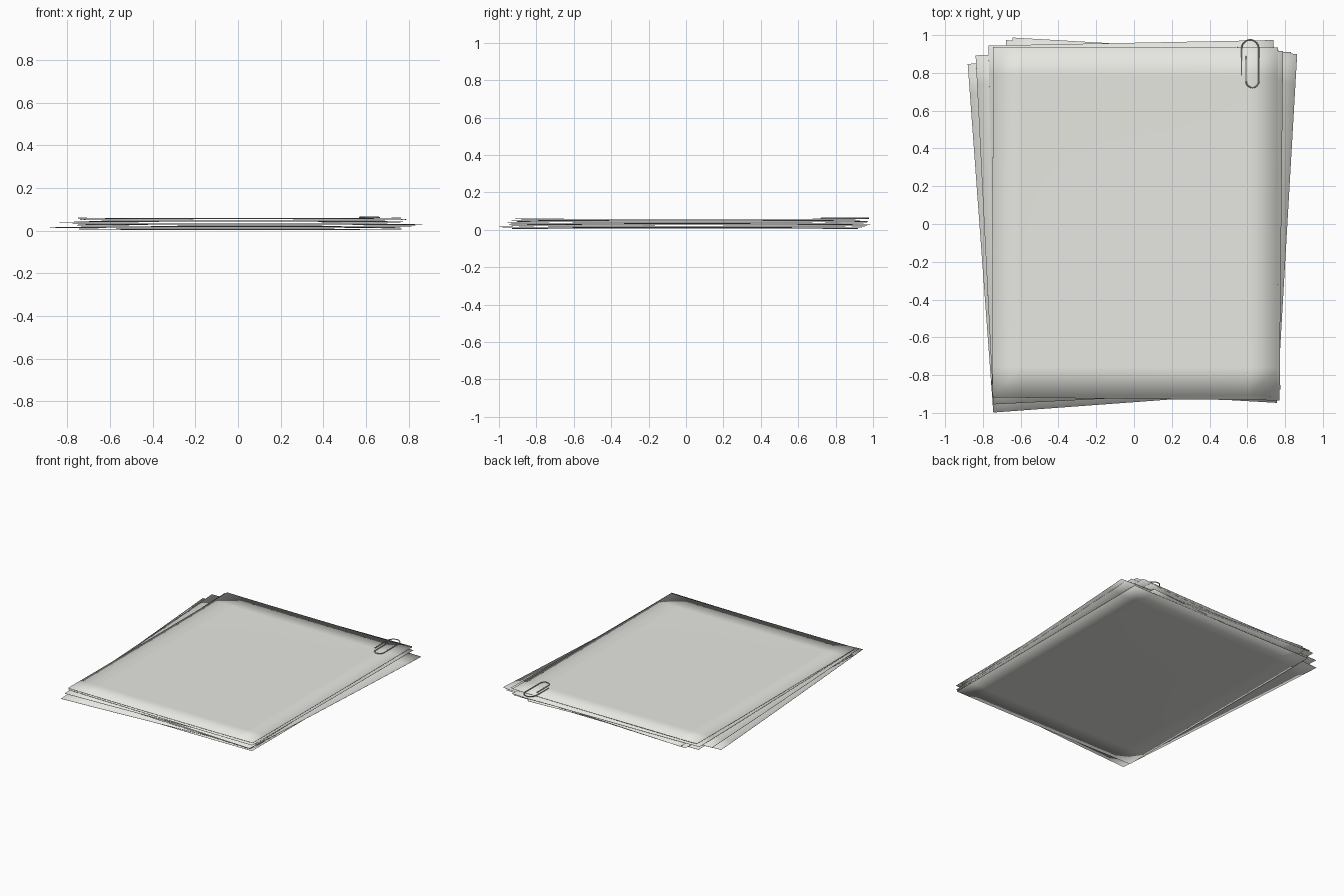
import bpy, bmesh, math
from mathutils import Matrix, Vector

if "Cube" in bpy.data.objects:
    bpy.data.objects.remove(bpy.data.objects["Cube"])

W, H, T = 1.51, 1.85, 0.0015

paper = bpy.data.materials.new("paper")
paper.diffuse_color = (0.80, 0.80, 0.76, 1)
paper.use_nodes = True
paper.node_tree.nodes["Principled BSDF"].inputs["Base Color"].default_value = paper.diffuse_color
steel = bpy.data.materials.new("steel")
steel.diffuse_color = (0.45, 0.45, 0.45, 1)
steel.use_nodes = True
steel.node_tree.nodes["Principled BSDF"].inputs["Base Color"].default_value = steel.diffuse_color


def sheet(name, corner, degrees, z, curl):
    """Thin sheet placed by its bottom-left corner, its edges lifting slightly."""
    bm = bmesh.new()
    bmesh.ops.create_grid(bm, x_segments=10, y_segments=12, size=0.5)
    place = Matrix.Translation((corner[0], corner[1], z)) @ Matrix.Rotation(math.radians(degrees), 4, 'Z')
    for v in bm.verts:
        x, y = v.co.x, v.co.y
        lift = curl * (abs(2 * x) ** 3 + abs(2 * y) ** 3) / 2
        v.co = place @ Vector(((x + 0.5) * W, (y + 0.5) * H, lift))
    me = bpy.data.meshes.new(name)
    bm.to_mesh(me)
    bm.free()
    me.materials.append(paper)
    ob = bpy.data.objects.new(name, me)
    bpy.context.collection.objects.link(ob)
    solid = ob.modifiers.new("thickness", 'SOLIDIFY')
    solid.thickness = T
    solid.offset = 1
    for p in me.polygons:
        p.use_smooth = True
    bpy.context.view_layer.objects.active = ob
    ob.select_set(True)
    bpy.ops.object.shade_smooth_by_angle(angle=math.radians(30))
    ob.select_set(False)


# Loose stack, bottom to top: bottom-left corner and turn
layout = [
    ((-0.745, -0.93), 0.0),
    ((-0.745, -0.998), 4.2),
    ((-0.755, -0.875), -2.4),
    ((-0.750, -0.860), -3.3),
    ((-0.745, -0.955), 2.9),
    ((-0.735, -0.905), 1.1),
    ((-0.740, -0.918), -0.6),
    ((-0.750, -0.912), -0.1),
]
for i, (corner, turn) in enumerate(layout):
    sheet(f"paper_sheet_{i + 1}", corner, turn, 0.003 + i * 0.0073, 0.005)


# Paper clip: one bent wire lying on the top sheet
def arc(cx, cy, rx, ry, a0, a1, n=12):
    return [(cx + rx * math.cos(math.radians(a0 + (a1 - a0) * k / n)),
             cy + ry * math.sin(math.radians(a0 + (a1 - a0) * k / n))) for k in range(n + 1)]


path = [(0.569, 0.785)]
path += arc(0.615, 0.925, 0.046, 0.051, 180, 0)
path += arc(0.627, 0.757, 0.034, 0.035, 0, -180)
path += [(0.593, 0.89)]
curve = bpy.data.curves.new("paper_clip", 'CURVE')
curve.dimensions = '3D'
curve.bevel_depth = 0.0035
curve.bevel_resolution = 2
curve.use_fill_caps = True
spline = curve.splines.new('POLY')
spline.points.add(len(path) - 1)
for p, (x, y) in zip(spline.points, path):
    p.co = (x, y, 0.0615, 1)
curve.materials.append(steel)
clip = bpy.data.objects.new("paper_clip", curve)
bpy.context.collection.objects.link(clip)
